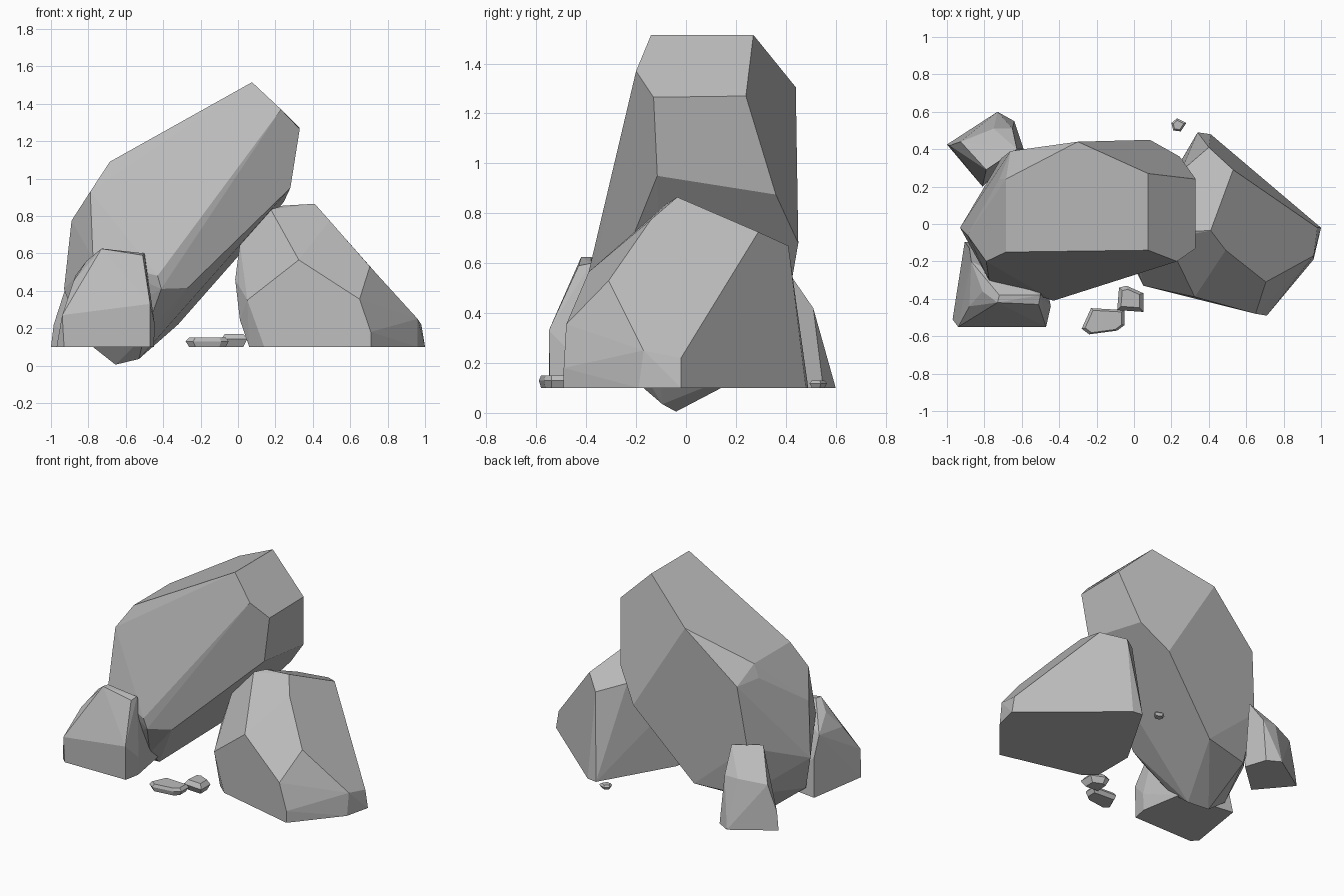
import bpy
import bmesh
import math

default_cube = bpy.data.objects.get("Cube")
if default_cube:
    bpy.data.objects.remove(default_cube, do_unlink=True)

# One plain stone colour shared by every boulder
stone = bpy.data.materials.new("grey_stone")
stone.use_nodes = True
stone_colour = (0.5, 0.5, 0.5, 1)
stone.diffuse_color = stone_colour
shader = stone.node_tree.nodes["Principled BSDF"]
shader.inputs["Base Color"].default_value = stone_colour
shader.inputs["Roughness"].default_value = 0.9

GROUND = 0.1  # level on which the loose boulders rest


def chiselled_rock(name, corners, merge_angle=4):
    """Wrap corner points in a convex hull and merge nearly flat facets."""
    mesh = bpy.data.meshes.new(name)
    bm = bmesh.new()
    for corner in corners:
        bm.verts.new(corner)
    hull = bmesh.ops.convex_hull(bm, input=bm.verts[:])
    leftovers = {g for g in hull["geom_interior"] + hull["geom_unused"]
                 if isinstance(g, bmesh.types.BMVert)}
    bmesh.ops.delete(bm, geom=list(leftovers), context="VERTS")
    bmesh.ops.dissolve_limit(bm, angle_limit=math.radians(merge_angle),
                             verts=bm.verts[:], edges=bm.edges[:])
    bmesh.ops.recalc_face_normals(bm, faces=bm.faces[:])
    for face in bm.faces:
        face.smooth = False
    bm.to_mesh(mesh)
    bm.free()
    mesh.materials.append(stone)
    rock = bpy.data.objects.new(name, mesh)
    bpy.context.collection.objects.link(rock)
    return rock


def at_height(height, outline):
    """Lift a flat outline to one height."""
    return [(x, y, height) for x, y in outline]


# Large leaning slab: upper faces, blunt right end, left end, underside
slab_top = [(.075, .27, 1.515), (.075, -.14, 1.515), (-.685, -.15, 1.09),
            (-.685, .24, 1.09), (-.3, .44, 1.305)]
slab_right_end = [(.33, .24, 1.27), (.33, -.13, 1.265), (.23, -.2, 1.37),
                  (.28, -.115, .95), (.245, .36, .875), (.085, .45, .68)]
slab_left_end = [(-.66, .39, .98), (-.72, .24, 1), (-.79, -.2, .93),
                 (-.89, -.06, .775), (-.93, -.02, .41), (-.775, -.3, .57),
                 (-.71, .35, .56)]
slab_underside = [(-.43, -.41, .48), (-.41, -.4, .41), (-.27, -.33, .415),
                  (-.5, -.24, .16), (-.53, -.095, .035), (-.655, -.04, .005),
                  (-.84, -.1, .15), (-.66, .3, .2), (-.32, .37, .22)]
chiselled_rock("leaning_slab",
               slab_top + slab_right_end + slab_left_end + slab_underside)

# Pointed boulder supporting the slab
support_base = at_height(GROUND, [(.06, -.28), (.14, -.35), (.71, -.49),
                                  (.96, -.19), (1, -.02), (.41, .48),
                                  (.34, .49), (.06, .01)])
support_sides = [(.71, -.49, .18), (.65, -.48, .355), (.96, -.17, .25),
                 (.98, -.02, .22), (.705, -.31, .53), (.325, -.39, .565),
                 (.05, -.33, .35), (.01, -.25, .245), (-.015, -.16, .46)]
support_crown = [(.01, -.08, .65), (.175, -.08, .835), (.24, -.04, .855),
                 (.41, -.035, .865), (.49, -.14, .775), (.53, .29, .725),
                 (.4, .41, .67), (.25, .28, .72)]
chiselled_rock("support_boulder", support_base + support_sides + support_crown)

# Boulder at the front of the slab's foot
front_base = at_height(GROUND, [(-.97, -.51), (-.93, -.55), (-.47, -.545),
                                (-.45, -.44), (-.5, -.15), (-.905, -.095)])
front_upper = [(-.94, -.55, .27), (-.47, -.55, .33), (-.445, -.44, .22),
               (-.88, -.44, .45), (-.88, -.13, .35), (-.87, -.2, .48),
               (-.81, -.36, .56), (-.73, -.42, .625), (-.51, -.43, .59),
               (-.5, -.38, .6), (-.72, -.38, .625)]
chiselled_rock("front_boulder", front_base + front_upper)

# Narrow boulder behind the slab's foot
rear_base = at_height(GROUND, [(-1, .425), (-.73, .6), (-.64, .55),
                               (-.59, .4), (-.81, .2)])
rear_upper = [(-.985, .42, .22), (-.927, .44, .4), (-.75, .51, .42),
              (-.65, .51, .42), (-.626, .4, .58), (-.79, .29, .58)]
chiselled_rock("rear_boulder", rear_base + rear_upper)


def pebble(name, outline, top, shrink=0.7):
    """Low stone: a ground outline, a waist and a smaller top."""
    cx = sum(x for x, y in outline) / len(outline)
    cy = sum(y for x, y in outline) / len(outline)
    cap = [(cx + (x - cx) * shrink, cy + (y - cy) * shrink) for x, y in outline]
    waist = GROUND + (top - GROUND) * 0.6
    chiselled_rock(name, at_height(GROUND, cap) + at_height(waist, outline)
                   + at_height(top, cap))


# Loose pebbles on the ground
pebble("flat_pebble", [(-.23, -.45), (-.05, -.46), (-.05, -.54), (-.09, -.57),
                       (-.24, -.59), (-.28, -.56)], .15, .85)
pebble("front_pebble", [(-.08, -.34), (-.04, -.33), (.05, -.37), (.05, -.47),
                        (-.09, -.46)], .17)
pebble("rear_pebble", [(.2, .54), (.23, .565), (.28, .54), (.25, .495),
                       (.21, .5)], .13)
